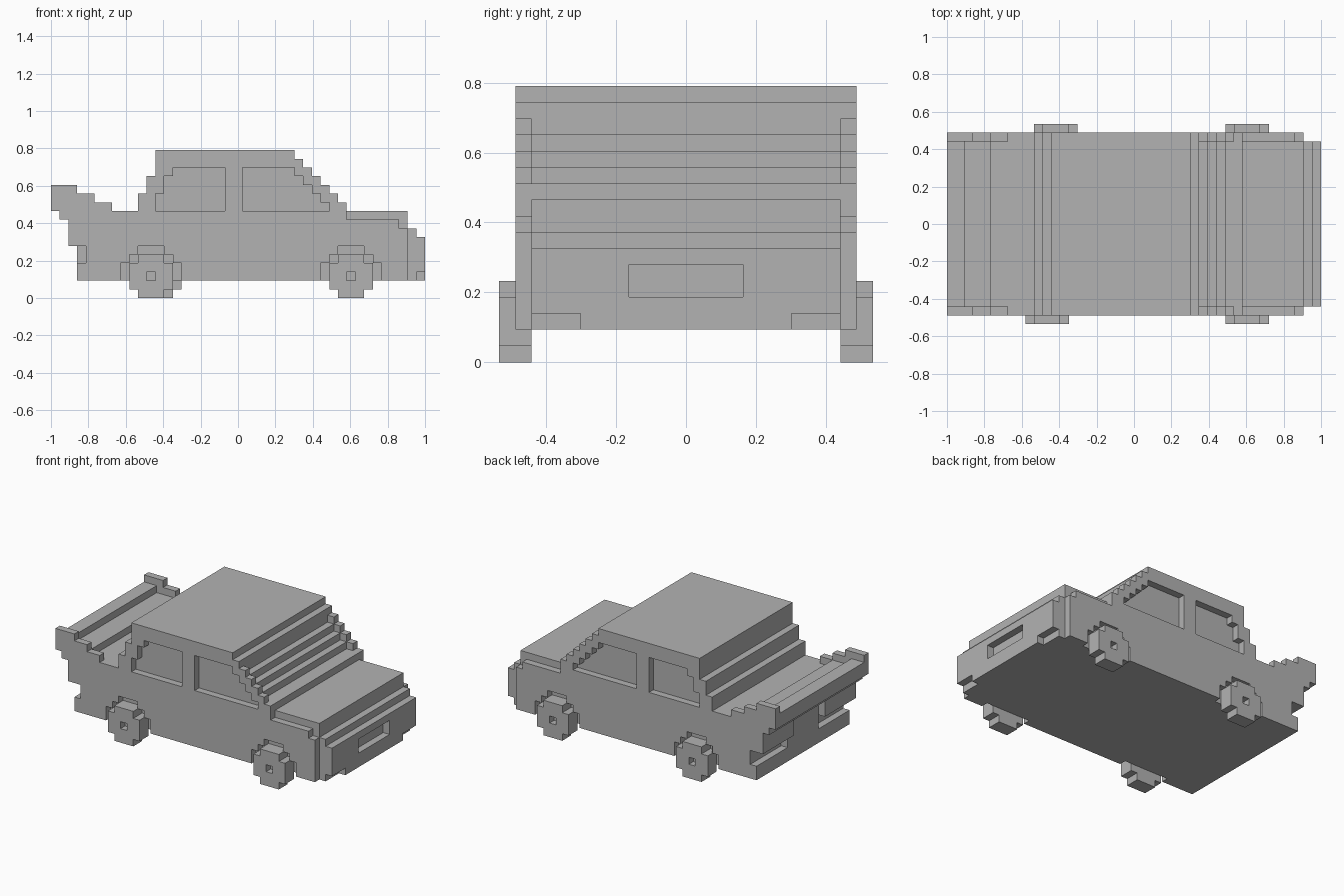
import bpy
import bmesh
from itertools import product
from mathutils import Vector

V = 2 / 43                      # edge of one block
ORIGIN = Vector((-1, -11.5 * V, 0))
WIDE, CORE = (1, 22), (2, 21)   # block ranges across the car
SIDES = ((1, 2), (21, 22))      # the two outer skins

cube = bpy.data.objects.get("Cube")
if cube:
    bpy.data.objects.remove(cube)

paint = bpy.data.materials.new("plain_grey")
paint.use_nodes = True
GREY = (0.45, 0.45, 0.45, 1)
paint.diffuse_color = GREY
paint.node_tree.nodes["Principled BSDF"].inputs["Base Color"].default_value = GREY


def box(x, y, z):
    """Set of blocks filling three index ranges."""
    return set(product(range(*x), range(*y), range(*z)))


def build(name, cells):
    """Skin a set of blocks and merge the flat areas."""
    bm = bmesh.new()
    corners = {}

    def corner(p):
        key = tuple(p)
        if key not in corners:
            corners[key] = bm.verts.new(ORIGIN + Vector(key) * V)
        return corners[key]

    for cell in cells:
        for axis, step in product(range(3), (0, 1)):
            near = list(cell)
            near[axis] += 2 * step - 1
            if tuple(near) in cells:
                continue
            u, w = (axis + 1) % 3, (axis + 2) % 3
            ring = []
            for du, dw in ((0, 0), (1, 0), (1, 1), (0, 1)):
                p = list(cell)
                p[axis] += step
                p[u] += du
                p[w] += dw
                ring.append(corner(p))
            bm.faces.new(ring if step else ring[::-1])
    bmesh.ops.dissolve_limit(bm, angle_limit=0.01, verts=bm.verts, edges=bm.edges)
    mesh = bpy.data.meshes.new(name)
    bm.to_mesh(mesh)
    bm.free()
    mesh.materials.append(paint)
    obj = bpy.data.objects.new(name, mesh)
    bpy.context.collection.objects.link(obj)


# Lower body with bonnet and stepped nose
body = box((3, 41), WIDE, (2, 9)) | box((3, 34), WIDE, (9, 10))
body |= box((34, 41), CORE, (9, 10))
body |= box((41, 42), CORE, (2, 8)) | box((42, 43), CORE, (2, 7))
body -= box((40, 41), SIDES[0], (8, 9)) | box((40, 41), SIDES[1], (8, 9))

# Grille slot and lower nose corners
body -= box((42, 43), (8, 15), (4, 6))
for y in ((2, 5), (18, 21)):
    body -= box((42, 43), y, (2, 3))

# Overhanging tail with raised side fins and recessed lid
body |= box((2, 3), WIDE, (6, 10)) | box((1, 2), WIDE, (9, 10))
body |= box((0, 2), WIDE, (10, 12)) | box((2, 5), WIDE, (10, 11))
for y in SIDES:
    for x, top in (((0, 3), 13), ((3, 5), 12), ((5, 7), 11)):
        body |= box(x, y, (10, top))

# Rear plate recess and the gap above the rear bumper
body -= box((2, 3), (8, 15), (6, 9))
for y in ((1, 8), (15, 22)):
    body -= box((3, 4), y, (4, 6))

# Wheels and arches: the rear pair is staggered by one block
WHEELS = (("rear_wheel_near", 11, 0), ("rear_wheel_far", 12, 1),
          ("front_wheel_near", 34, 0), ("front_wheel_far", 34, 1))
for name, mid, far in WHEELS:
    for reach, top in ((1, 6), (2, 5), (3, 4)):
        body -= box((mid - reach, mid + reach + 1), SIDES[far], (2, top))
    y = (21, 23) if far else (0, 2)
    hub = (22, 23) if far else (0, 1)
    wheel = box((mid - 1, mid + 2), y, (0, 5)) | box((mid - 2, mid + 3), y, (1, 4))
    build(name, wheel - box((mid, mid + 1), hub, (2, 3)))
build("body", body)

# Cabin: rows from sill to roof as (height, rear, glass front, pillar front)
cabin = set()
for z, rear, glass, pillar in ((10, 10, 34, 34), (11, 10, 32, 33), (12, 11, 31, 32),
                               (13, 11, 30, 31), (14, 12, 29, 30), (15, 12, 29, 29),
                               (16, 12, 28, 28)):
    cabin |= box((rear, glass), CORE, (z, z + 1))
    for y in SIDES:
        cabin |= box((rear, pillar), y, (z, z + 1))

# Side windows sunk one block, stepped along the pillars
for i, start in enumerate((12, 12, 13, 13, 14)):
    for y in SIDES:
        cabin -= box((start, 20), y, (10 + i, 11 + i))
        cabin -= box((22, 32 - i), y, (10 + i, 11 + i))
build("cabin", cabin)
